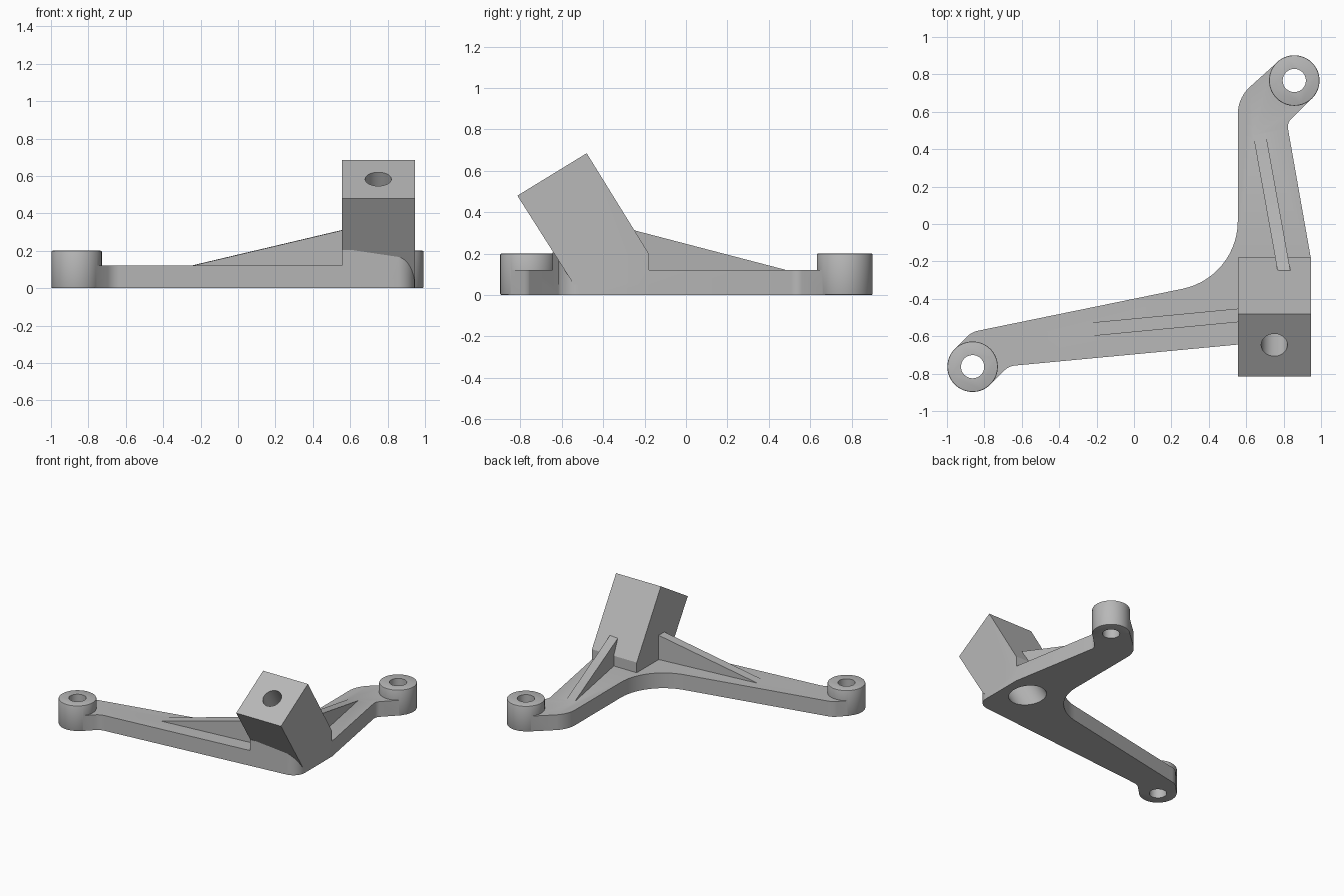
import bpy, bmesh, math
from mathutils import Vector, Matrix

cube = bpy.data.objects.get("Cube")
if cube:
    bpy.data.objects.remove(cube, do_unlink=True)

grey = bpy.data.materials.new("cast_grey")
grey.use_nodes = True
COLOUR = (0.48, 0.48, 0.48, 1)
grey.diffuse_color = COLOUR
grey.node_tree.nodes["Principled BSDF"].inputs["Base Color"].default_value = COLOUR

BOSSES = [Vector((-0.863, -0.763)), Vector((0.857, 0.767))]
BOSS_R = 0.135
X0, X1 = 0.555, 0.945


def finish(bm, name):
    bmesh.ops.recalc_face_normals(bm, faces=bm.faces)
    mesh = bpy.data.meshes.new(name)
    bm.to_mesh(mesh)
    bm.free()
    mesh.materials.append(grey)
    ob = bpy.data.objects.new(name, mesh)
    bpy.context.scene.collection.objects.link(ob)
    return ob


def extrude(name, points, offset):
    """Solid made by sweeping a flat polygon along an offset."""
    bm = bmesh.new()
    face = bm.faces.new([bm.verts.new(p) for p in points])
    new = bmesh.ops.extrude_face_region(bm, geom=[face])["geom"]
    bmesh.ops.translate(bm, vec=offset, verts=[v for v in new if isinstance(v, bmesh.types.BMVert)])
    return finish(bm, name)


def cylinder(name, start, end, r, bevel=0.0):
    start, end = Vector(start), Vector(end)
    axis = end - start
    bm = bmesh.new()
    m = Matrix.Translation((start + end) / 2) @ axis.to_track_quat("Z", "Y").to_matrix().to_4x4()
    bmesh.ops.create_cone(bm, cap_ends=True, segments=64, radius1=r, radius2=r,
                          depth=axis.length, matrix=m)
    if bevel:
        rims = [e for e in bm.edges if abs(e.verts[0].co.z - e.verts[1].co.z) < 1e-4]
        bmesh.ops.bevel(bm, geom=rims, offset=bevel, segments=2, affect="EDGES", profile=0.5)
    return finish(bm, name)


def rounded(corners, steps=14):
    """Outline with each (x, y, radius) corner filleted."""
    out = []
    for i, (x, y, r) in enumerate(corners):
        p = Vector((x, y))
        if not r:
            out.append(p)
            continue
        a = (Vector(corners[i - 1][:2]) - p).normalized()
        b = (Vector(corners[(i + 1) % len(corners)][:2]) - p).normalized()
        half = a.angle(b) / 2
        centre = p + (a + b).normalized() * (r / math.sin(half))
        t = r / math.tan(half)
        s, e = p + a * t - centre, p + b * t - centre
        turn = s.angle_signed(e)
        for k in range(steps + 1):
            out.append(centre + Matrix.Rotation(-turn * k / steps, 2) @ s)
    return out


def rib(name, start, end, z_start, z_end, width):
    """Wedge-shaped stiffener standing on the arm."""
    s, e = Vector(start), Vector(end)
    d = (e - s).normalized()
    side = Vector((-d.y, d.x, 0)) * width
    prof = [(s, 0.06), (e, 0.06), (e, z_end), (s, z_start)]
    return extrude(name, [Vector((p.x, p.y, z)) - side / 2 for p, z in prof], side)


def boolean(target, tool, operation):
    mod = target.modifiers.new(operation, "BOOLEAN")
    mod.operation, mod.object, mod.solver = operation, tool, "EXACT"
    bpy.context.view_layer.update()
    dg = bpy.context.evaluated_depsgraph_get()
    mesh = bpy.data.meshes.new_from_object(target.evaluated_get(dg))
    target.modifiers.clear()
    target.data = mesh
    bpy.data.objects.remove(tool, do_unlink=True)


# L-shaped base plate running between the two bosses
k = BOSS_R * 0.7
b1, b2 = BOSSES
front_corner = (X1, -0.608, 0.1)
outline = rounded([
    (b1.x + k, b1.y - k, 0), (-0.67, -0.76, 0.1), front_corner,
    (X1, -0.18, 0), (0.818, 0.54, 0.06), (b2.x + k, b2.y - k, 0),
    (b2.x - k, b2.y + k, 0), (X0, 0.675, 0.2), (X0, -0.286, 0.37),
    (-0.87, -0.578, 0.12), (b1.x - k, b1.y + k, 0)])
bracket = extrude("bracket", [(p.x, p.y, 0) for p in outline], (0, 0, 0.12))

parts = []
# Tilted clamp block and the pad filling beneath it
block = [(-0.815, 0.48), (-0.48, 0.685), (-0.18, 0.2), (-0.18, 0.05), (-0.542, 0.05)]
parts.append(extrude("clamp_block", [(X0, y, z) for y, z in block], (X1 - X0, 0, 0)))
pad = rounded([(X0, -0.645, 0), front_corner, (X1, -0.3, 0), (X0, -0.3, 0)])
parts.append(extrude("block_pad", [(p.x, p.y, 0.05) for p in pad], (0, 0, 0.155)))

# Stiffening ribs
parts.append(rib("front_rib", (-0.27, -0.567), (0.70, -0.475), 0.115, 0.344, 0.072))
parts.append(rib("back_rib", (0.667, 0.50), (0.829, -0.40), 0.115, 0.35, 0.068))

# Mounting bosses
for c in BOSSES:
    parts.append(cylinder("boss", (c.x, c.y, 0), (c.x, c.y, 0.2), BOSS_R, 0.006))
for p in parts:
    boolean(bracket, p, "UNION")

# Boss holes, then the slanted bore with its wider lower section
cutters = [cylinder("boss_hole", (c.x, c.y, -0.1), (c.x, c.y, 0.3), 0.062) for c in BOSSES]
top = Vector((0.75, -0.647, 0.583))
axis = Vector((0, 0.526, -0.85)).normalized()
cutters.append(cylinder("block_bore", top - axis * 0.1, top + axis * 0.5, 0.07))
cutters.append(cylinder("lower_bore", top + axis * 0.3, top + axis * 0.9, 0.125))
for c in cutters:
    boolean(bracket, c, "DIFFERENCE")

# Smooth curved walls, crisp edges
bpy.ops.object.select_all(action="DESELECT")
bracket.select_set(True)
bpy.context.view_layer.objects.active = bracket
bpy.ops.object.shade_smooth_by_angle(angle=math.radians(25))
